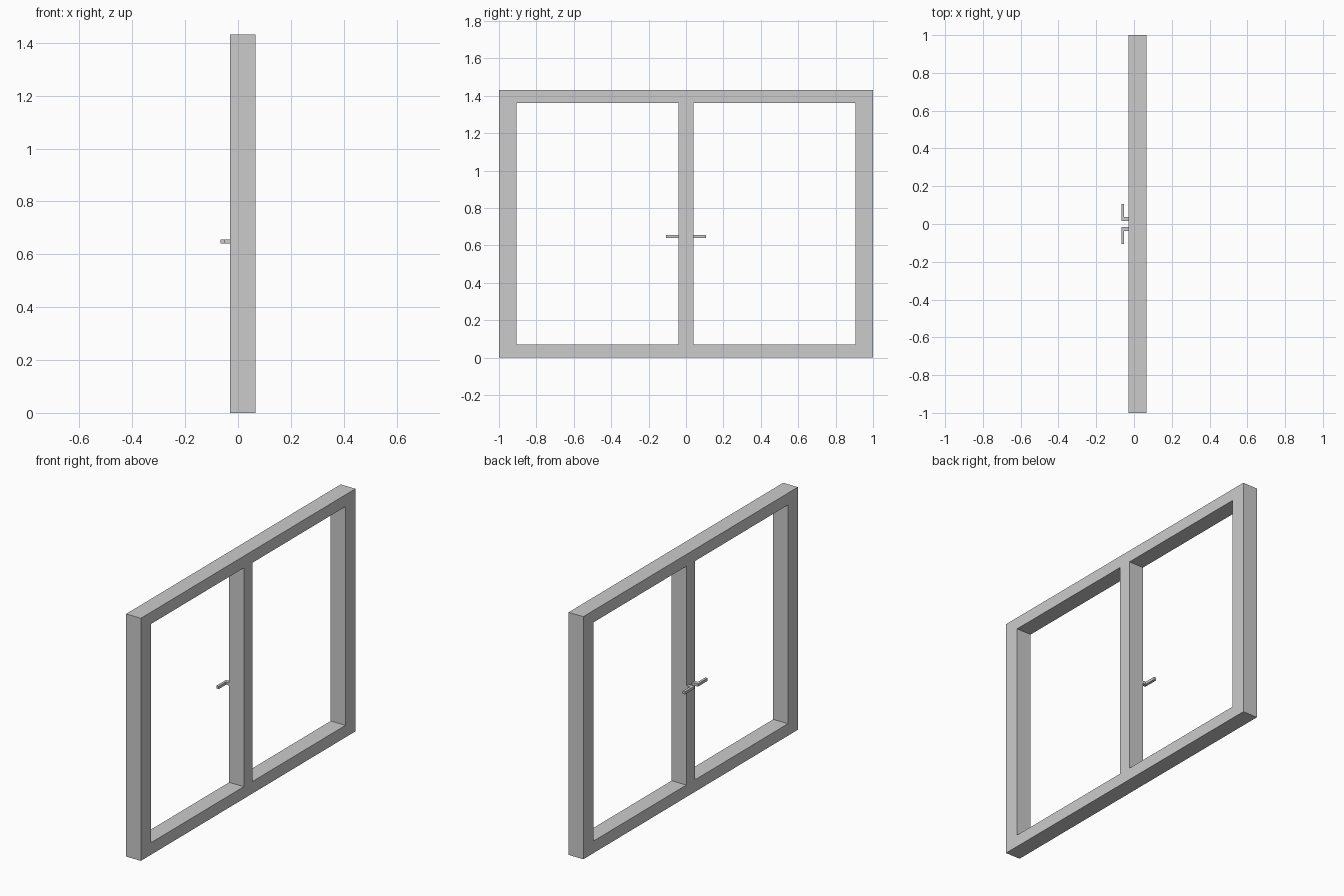
import bpy, bmesh
from mathutils import Vector

if "Cube" in bpy.data.objects:
    bpy.data.objects.remove(bpy.data.objects["Cube"])


def extruded(name, polys, offset):
    """Extrude a flat set of adjoining polygons into one closed solid."""
    bm = bmesh.new()
    faces = [bm.faces.new([bm.verts.new(p) for p in poly]) for poly in polys]
    bmesh.ops.remove_doubles(bm, verts=bm.verts, dist=1e-5)
    ext = bmesh.ops.extrude_face_region(bm, geom=bm.faces[:], use_keep_orig=True)
    moved = [v for v in ext["geom"] if isinstance(v, bmesh.types.BMVert)]
    bmesh.ops.translate(bm, verts=moved, vec=Vector(offset))
    bmesh.ops.recalc_face_normals(bm, faces=bm.faces[:])
    mesh = bpy.data.meshes.new(name)
    bm.to_mesh(mesh)
    bm.free()
    obj = bpy.data.objects.new(name, mesh)
    bpy.context.collection.objects.link(obj)
    return obj


# Window frame: grid of cells with the two light openings left out
X0, X1 = -0.03, 0.066
ys = [-1, -0.907, -0.04, 0.04, 0.907, 1]
zs = [0, 0.071, 1.361, 1.431]
cells = []
for i in range(5):
    for j in range(3):
        if j == 1 and i in (1, 3):
            continue
        a, b, c, d = ys[i], ys[i + 1], zs[j], zs[j + 1]
        cells.append([(X0, a, c), (X0, b, c), (X0, b, d), (X0, a, d)])
extruded("window_frame", cells, (X1 - X0, 0, 0))

# L-shaped handles, mirrored either side of the centre post
profile = [(X0, 0.015), (-0.067, 0.015), (-0.067, 0.106),
           (-0.052, 0.106), (-0.052, 0.037), (X0, 0.037)]
handles = extruded("handles", [[(x, y, 0.64) for x, y in profile]], (0, 0, 0.016))
mirror = handles.modifiers.new("mirror", 'MIRROR')
mirror.use_axis = (False, True, False)
